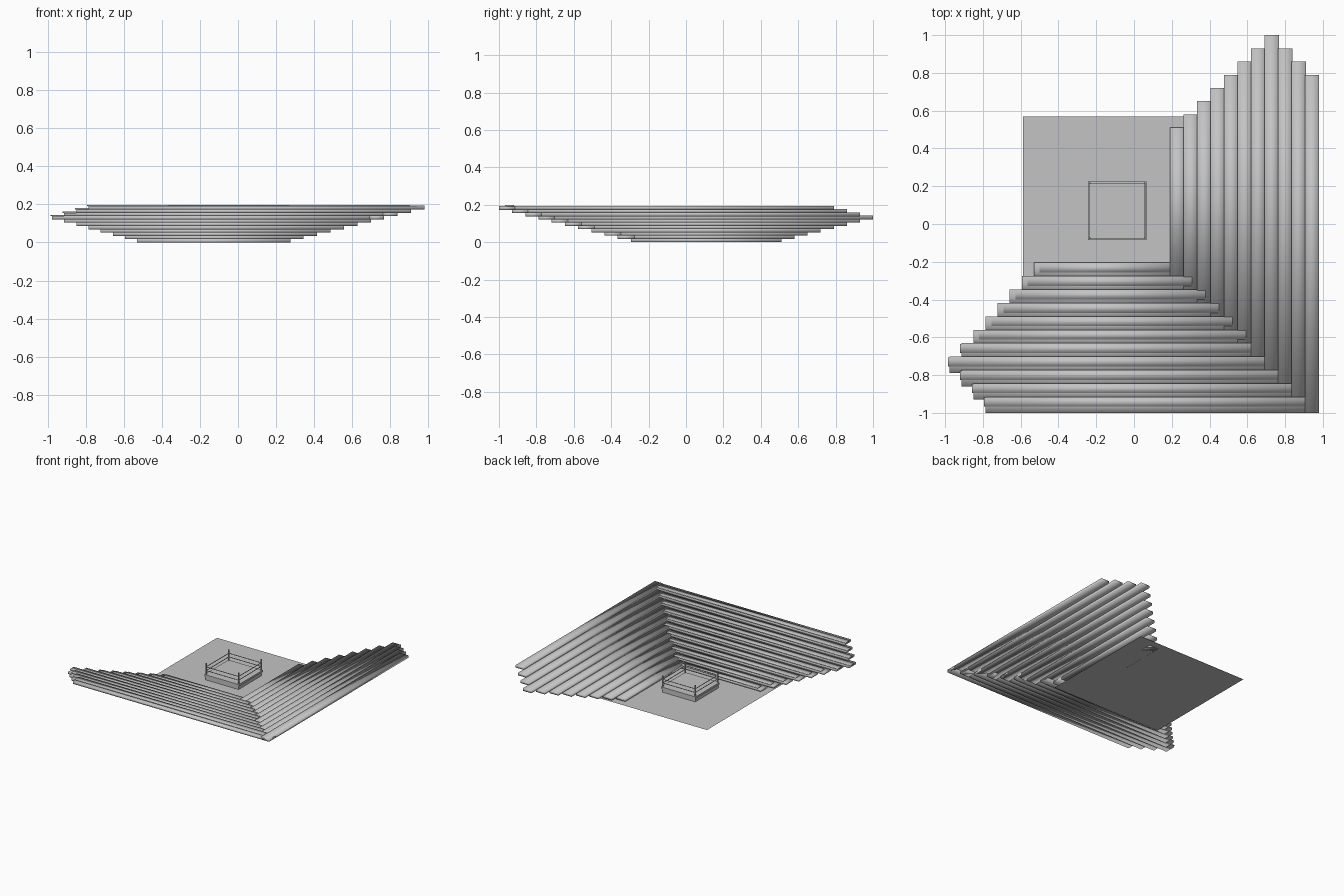
import bpy
import bmesh
from mathutils import Vector

old = bpy.data.objects.get("Cube")
if old:
    bpy.data.objects.remove(old, do_unlink=True)

grey = bpy.data.materials.new("concrete_grey")
grey.use_nodes = True
colour = (0.55, 0.55, 0.55, 1)
grey.diffuse_color = colour
grey.node_tree.nodes["Principled BSDF"].inputs["Base Color"].default_value = colour


def finish(name, bm, smooth=False):
    mesh = bpy.data.meshes.new(name)
    bm.to_mesh(mesh)
    bm.free()
    mesh.materials.append(grey)
    for face in mesh.polygons:
        face.use_smooth = smooth
    obj = bpy.data.objects.new(name, mesh)
    bpy.context.collection.objects.link(obj)
    return obj


def add_box(bm, low, high):
    low, high = Vector(low), Vector(high)
    made = bmesh.ops.create_cube(bm, size=1)
    size, centre = high - low, (low + high) / 2
    for v in made["verts"]:
        v.co = Vector(a * b for a, b in zip(v.co, size)) + centre


TIERS = 11
STEP = 0.071
RISE = 0.0173
PEAK = 7  # the longest tier

# Two wings of stepped seating meeting at the front corner
front_steps, front_seats, side_steps = bmesh.new(), bmesh.new(), bmesh.new()
for i in range(TIERS):
    base, top = i * RISE, (i + 1) * RISE
    reach = STEP * (PEAK - abs(PEAK - i))
    row_in, row_out = -0.205 - STEP * i, -0.295 - 0.0705 * i
    col_in, col_out = 0.19 + 0.0715 * i, 0.275 + 0.0705 * i
    left_end = -0.53 - reach * 0.9
    back_end = 0.51 + reach * 0.986

    add_box(front_steps, (left_end, row_out, base), (col_out, row_in, top))
    add_box(side_steps, (col_in, row_out, base), (col_out, back_end, top + 0.003))

    # Lower benches start inside the step end, upper ones overhang it
    lower = i < 6
    seat_left = left_end + (0.03 if lower else -0.008)
    seat_right = col_in + (0.045 if lower and i else 0)
    add_box(front_seats, (seat_left, row_in - 0.052, top),
            (seat_right, row_in - 0.004, top + 0.007))

finish("front_stand_steps", front_steps, True)
finish("front_stand_benches", front_seats, True)
finish("side_stand_steps", side_steps, True)

# Square floor
CX, CY = -0.088, 0.07
floor = bmesh.new()
bmesh.ops.create_grid(floor, x_segments=1, y_segments=1, size=0.5)
bmesh.ops.translate(floor, verts=floor.verts, vec=(CX, CY, 0))
finish("floor", floor)


def square(bm, half, z0, z1):
    add_box(bm, (CX - half, CY - half, z0), (CX + half, CY + half, z1))


# Raised platform
platform = bmesh.new()
square(platform, 0.148, 0, 0.03)
square(platform, 0.155, 0.03, 0.045)
finish("ring_platform", platform)

# Corner posts and ropes
posts, ropes = bmesh.new(), bmesh.new()
R, P, T = 0.146, 0.004, 0.002
for sx in (-1, 1):
    for sy in (-1, 1):
        x, y = CX + sx * R, CY + sy * R
        add_box(posts, (x - P, y - P, 0.045), (x + P, y + P, 0.135))
    for z in (0.075, 0.105):
        x, y = CX + sx * R, CY + sx * R
        add_box(ropes, (x - T, CY - R, z - T), (x + T, CY + R, z + T))
        add_box(ropes, (CX - R, y - T, z - T), (CX + R, y + T, z + T))
finish("ring_posts", posts)
finish("ring_ropes", ropes)
